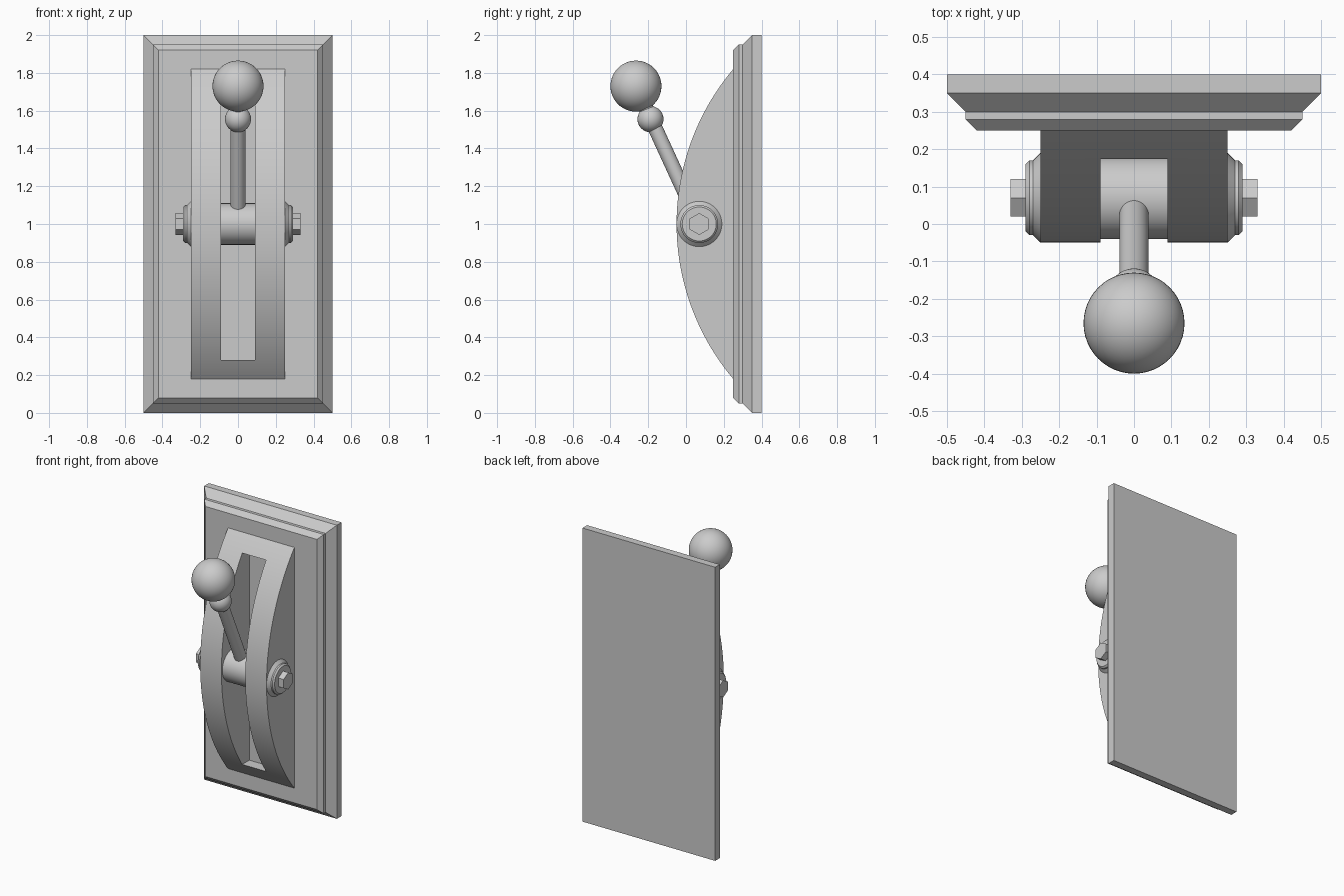
import bpy, bmesh, math
from mathutils import Matrix, Vector

if "Cube" in bpy.data.objects:
    bpy.data.objects.remove(bpy.data.objects["Cube"])


def make(name, bm, smooth=True):
    bmesh.ops.recalc_face_normals(bm, faces=bm.faces)
    me = bpy.data.meshes.new(name)
    bm.to_mesh(me)
    bm.free()
    ob = bpy.data.objects.new(name, me)
    bpy.context.collection.objects.link(ob)
    if smooth:
        shade(ob)
    return ob


def shade(ob):
    bpy.ops.object.select_all(action='DESELECT')
    ob.select_set(True)
    bpy.context.view_layer.objects.active = ob
    bpy.ops.object.shade_smooth_by_angle(angle=math.radians(30))


def loft(name, rings, smooth=True):
    """Skin a list of equal-length closed rings and cap both ends."""
    bm = bmesh.new()
    vs = [[bm.verts.new(p) for p in r] for r in rings]
    n = len(vs[0])
    for a, b in zip(vs, vs[1:]):
        for i in range(n):
            j = (i + 1) % n
            bm.faces.new((a[i], a[j], b[j], b[i]))
    bm.faces.new(vs[0])
    bm.faces.new(vs[-1])
    return make(name, bm, smooth)


PIVOT_Y, PIVOT_Z = 0.07, 1.0


def ring_x(x, r, n):
    return [(x, PIVOT_Y + r * math.sin(2 * math.pi * i / n),
             PIVOT_Z + r * math.cos(2 * math.pi * i / n)) for i in range(n)]


# Wall plate with stepped bevels
plate_steps = [(0.40, 0), (0.35, 0), (0.30, 0.05), (0.28, 0.05), (0.25, 0.08)]
loft("wall_plate", [[(-0.5 + i, y, i), (0.5 - i, y, i),
                     (0.5 - i, y, 2 - i), (-0.5 + i, y, 2 - i)]
                    for y, i in plate_steps], smooth=False)

# Curved housing
half, bulge, base_y = 0.82, 0.30, 0.25
R = (half ** 2 + bulge ** 2) / (2 * bulge)
a0 = math.asin(half / R)
profile = [(base_y + 0.01, 1 - half)]
for i in range(49):
    a = -a0 + 2 * a0 * i / 48
    profile.append((base_y - bulge + R - R * math.cos(a), 1 + R * math.sin(a)))
profile.append((base_y + 0.01, 1 + half))
housing = loft("housing", [[(x, y, z) for y, z in profile] for x in (-0.25, 0.25)], smooth=False)

# Lever slot cut through the housing down to the plate
bm = bmesh.new()
bmesh.ops.create_cube(bm, size=1, matrix=Matrix.Translation((0, 0.1, 1))
                      @ Matrix.Diagonal((0.18, 0.6, 1.44, 1)))
cutter = make("slot_cutter", bm, smooth=False)
cutter.hide_render = True
mod = housing.modifiers.new("slot", 'BOOLEAN')
mod.operation = 'DIFFERENCE'
mod.solver = 'EXACT'
mod.object = cutter
bpy.context.view_layer.objects.active = housing
bpy.ops.object.modifier_apply(modifier=mod.name)
bpy.data.objects.remove(cutter)
shade(housing)

# Pivot barrel inside the slot
loft("pivot_barrel", [ring_x(x, 0.11, 48) for x in (-0.10, 0.10)])

# Washers and hex bolts on both sides
for side, s in (("left", -1), ("right", 1)):
    loft(side + "_washer", [ring_x(s * x, r, 48) for x, r in
                            ((0.24, 0.12), (0.25, 0.12), (0.27, 0.10), (0.28, 0.10), (0.29, 0.09))])
    loft(side + "_bolt", [ring_x(s * x, 0.058, 6) for x in (0.28, 0.33)], smooth=False)

# Lever rod
start, knob = Vector((0, PIVOT_Y, PIVOT_Z)), Vector((0, -0.265, 1.73))
axis = knob - start
bm = bmesh.new()
bmesh.ops.create_cone(bm, cap_ends=True, segments=32, radius1=0.039, radius2=0.039,
                      depth=axis.length, matrix=Matrix.Translation((start + knob) / 2)
                      @ axis.to_track_quat('Z', 'Y').to_matrix().to_4x4())
make("lever_rod", bm)

# Collar ball and knob
for name, pos, r in (("lever_collar", (0, -0.188, 1.555), 0.069), ("lever_knob", knob, 0.135)):
    bm = bmesh.new()
    bmesh.ops.create_uvsphere(bm, u_segments=48, v_segments=24, radius=r,
                              matrix=Matrix.Translation(pos))
    make(name, bm)
